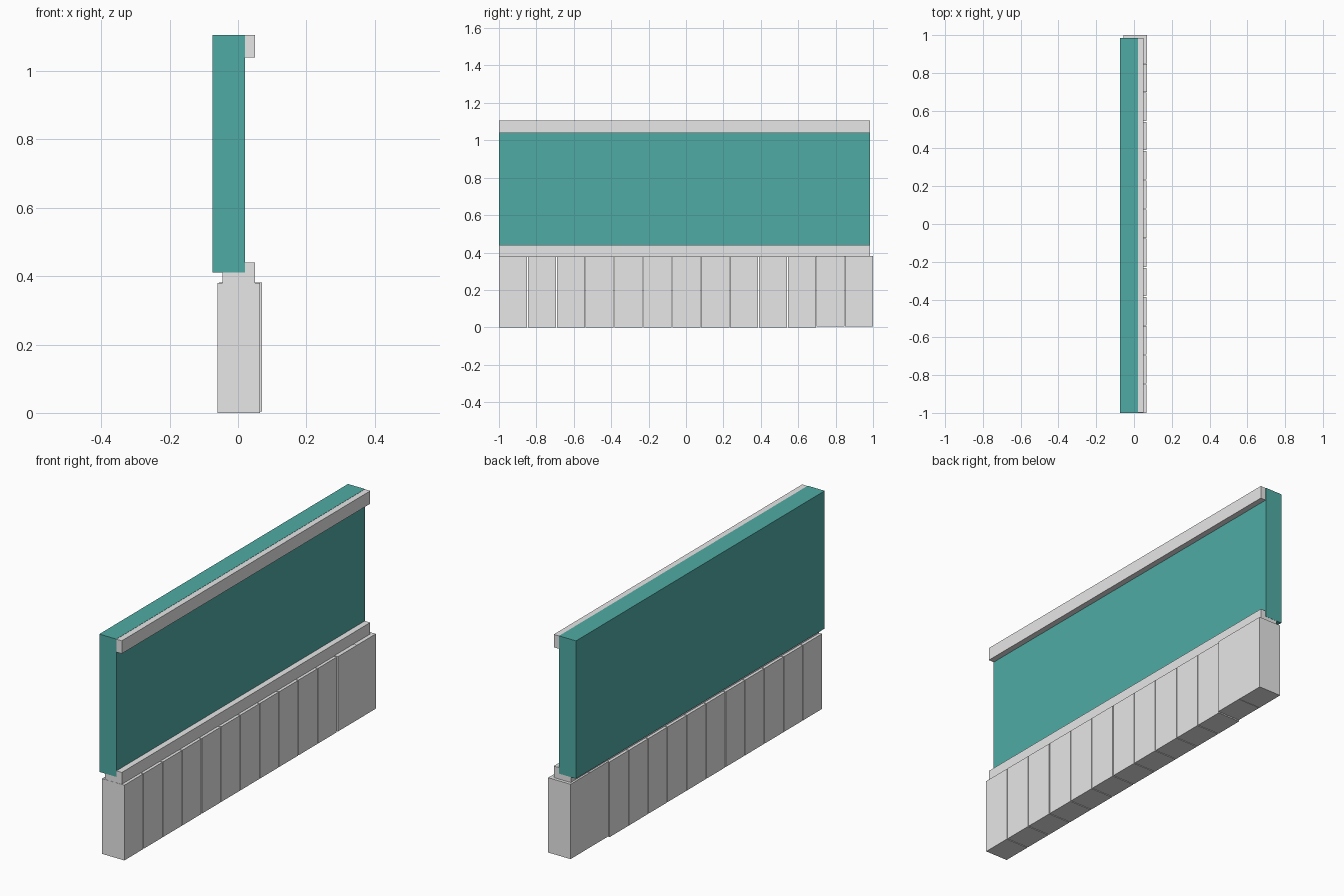
import bpy

cube = bpy.data.objects.get("Cube")
if cube:
    bpy.data.objects.remove(cube, do_unlink=True)


def make_material(name, rgb):
    mat = bpy.data.materials.new(name)
    mat.use_nodes = True
    color = (*rgb, 1.0)
    mat.diffuse_color = color
    mat.node_tree.nodes["Principled BSDF"].inputs["Base Color"].default_value = color
    return mat


def box(name, low, high, mat):
    """Axis-aligned box between two opposite corners."""
    bpy.ops.mesh.primitive_cube_add(size=1)
    obj = bpy.context.object
    obj.name = name
    obj.location = [(a + b) / 2 for a, b in zip(low, high)]
    obj.scale = [b - a for a, b in zip(low, high)]
    bpy.ops.object.transform_apply(location=True, rotation=False, scale=True)
    obj.data.materials.append(mat)
    return obj


grey = make_material("light grey", (0.8, 0.8, 0.8))
teal = make_material("teal", (0.08, 0.41, 0.375))

FRONT, BACK = -1.0, 0.985

# Tall wall panel
box("wall_panel", (-0.075, FRONT, 0.41), (0.02, BACK, 1.106), teal)

# Rails let into the panel, ends set a hair inside its faces
inset = 0.001
for name, bottom, top in (("top_rail", 1.04, 1.105), ("bottom_rail", 0.375, 0.44)):
    box(name, (-0.045, FRONT + inset, bottom), (0.05, BACK - inset, top), grey)

# Row of base blocks; the last two sit slightly proud and higher
WIDTH, PITCH, HEIGHT = 0.15, 0.1545, 0.38
for i in range(11):
    y = FRONT + i * PITCH
    box(f"base_block_{i + 1}", (-0.06, y, 0), (0.065, y + WIDTH, HEIGHT), grey)
for i, y in enumerate((0.698, 0.85)):
    box(f"end_block_{i + 1}", (-0.055, y, 0.004), (0.07, y + WIDTH, HEIGHT + 0.002), grey)
